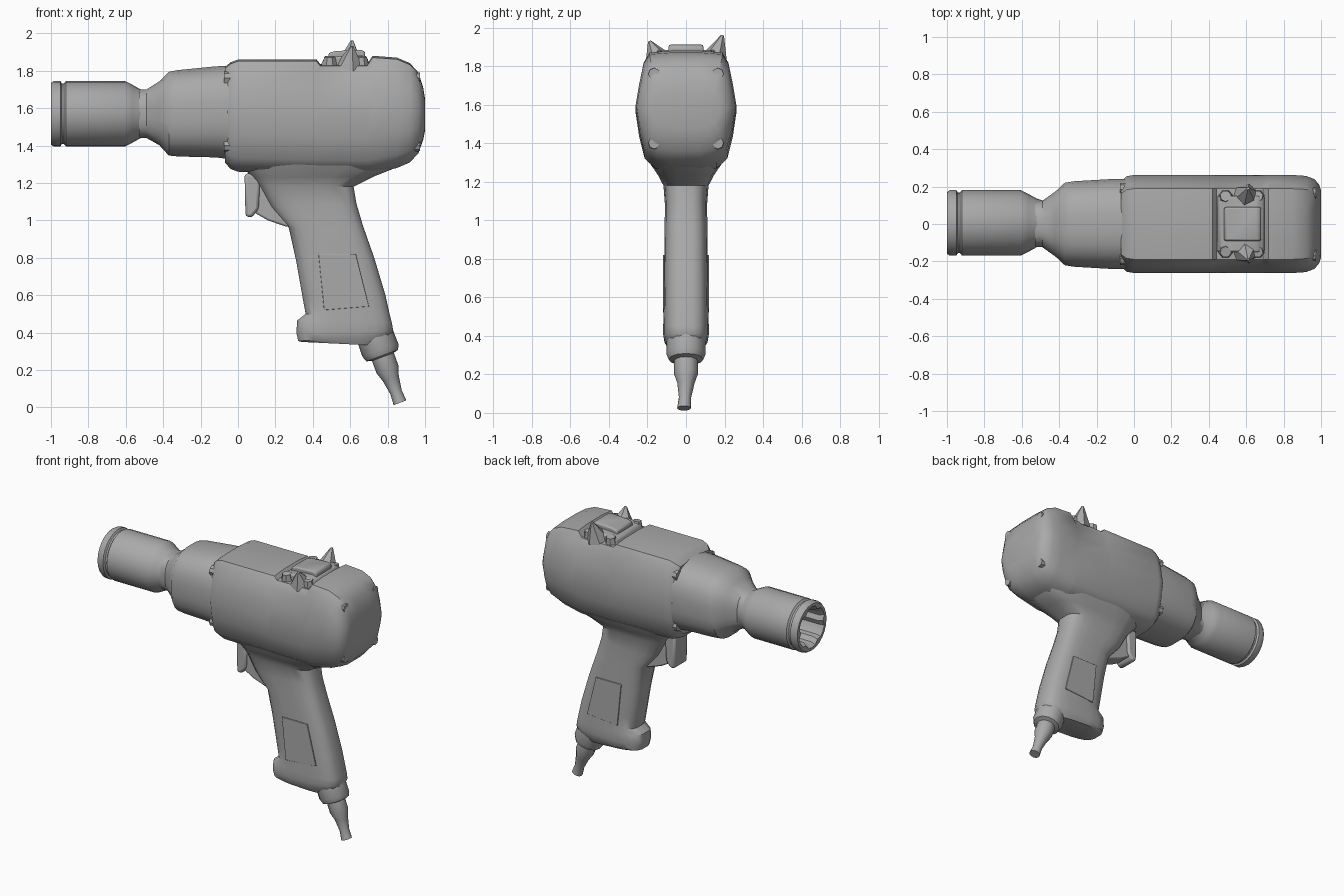
import bpy, bmesh, math
from mathutils import Vector, Matrix

cube = bpy.data.objects.get("Cube")
if cube:
    bpy.data.objects.remove(cube, do_unlink=True)

grey = bpy.data.materials.new("tool_grey")
grey.use_nodes = True
grey.diffuse_color = (0.4, 0.4, 0.4, 1)
grey.node_tree.nodes["Principled BSDF"].inputs["Base Color"].default_value = (0.4, 0.4, 0.4, 1)


def finish(name, bm, angle=35, bevel=0):
    bmesh.ops.recalc_face_normals(bm, faces=bm.faces)
    mesh = bpy.data.meshes.new(name)
    bm.to_mesh(mesh)
    bm.free()
    mesh.materials.append(grey)
    obj = bpy.data.objects.new(name, mesh)
    bpy.context.collection.objects.link(obj)
    if bevel:
        mod = obj.modifiers.new("soft_edges", 'BEVEL')
        mod.width = bevel
        mod.segments = 2
    bpy.ops.object.select_all(action='DESELECT')
    bpy.context.view_layer.objects.active = obj
    obj.select_set(True)
    bpy.ops.object.shade_smooth_by_angle(angle=math.radians(angle))
    return obj


def loft(name, rings, angle=35, caps=True):
    """Skin a list of equal-length point rings."""
    bm = bmesh.new()
    rows = [[bm.verts.new(p) for p in ring] for ring in rings]
    n = len(rows[0])
    for a, b in zip(rows, rows[1:]):
        for i in range(n):
            j = (i + 1) % n
            bm.faces.new((a[i], a[j], b[j], b[i]))
    if caps:
        bm.faces.new(rows[0])
        bm.faces.new(rows[-1])
    return finish(name, bm, angle)


def rounded(n, power):
    """Unit superellipse points."""
    pts = []
    for i in range(n):
        t = 2 * math.pi * (i + 0.5) / n
        c, s = math.cos(t), math.sin(t)
        pts.append((math.copysign(abs(c) ** power, c), math.copysign(abs(s) ** power, s)))
    return pts


def prism(name, outline, half, y=0, bevel=0.01):
    """Extrude an x-z outline across y."""
    bm = bmesh.new()
    a = [bm.verts.new((x, y - half, z)) for x, z in outline]
    b = [bm.verts.new((x, y + half, z)) for x, z in outline]
    bm.faces.new(a)
    bm.faces.new(b)
    for i in range(len(a)):
        j = (i + 1) % len(a)
        bm.faces.new((a[i], a[j], b[j], b[i]))
    return finish(name, bm, 35, bevel)


def cone(name, start, end, r1, r2, sides=12):
    start, end = Vector(start), Vector(end)
    axis = end - start
    bm = bmesh.new()
    turn = axis.to_track_quat('Z', 'Y').to_matrix().to_4x4()
    bmesh.ops.create_cone(bm, cap_ends=True, segments=sides, radius1=r1, radius2=r2,
                          depth=axis.length,
                          matrix=Matrix.Translation((start + end) / 2) @ turn)
    return finish(name, bm)


# Motor housing: half cross-section (width, height fraction), mirrored
half = [(0.3, 1), (0.72, 0.985), (0.84, 0.9), (0.93, 0.72), (1, 0.53),
        (0.93, 0.32), (0.82, 0.12), (0.6, 0.03), (0.3, 0)]
section = half + [(-w, h) for w, h in reversed(half)]
stations = [(-0.07, 0.225, 1.31, 1.82), (-0.04, 0.255, 1.275, 1.845), (0, 0.262, 1.26, 1.86),
            (0.42, 0.262, 1.25, 1.86), (0.44, 0.262, 1.25, 1.835), (0.69, 0.262, 1.25, 1.835),
            (0.72, 0.262, 1.25, 1.88), (0.85, 0.262, 1.28, 1.87), (0.92, 0.257, 1.31, 1.84),
            (0.965, 0.24, 1.36, 1.79), (0.99, 0.21, 1.43, 1.71), (1, 0.18, 1.48, 1.65)]
loft("motor_housing", [[(x, w * u, lo + (hi - lo) * h) for u, h in section]
                       for x, w, lo, hi in stations])

# Hammer nose
nose = [(-0.53, 0.125, 1.44, 1.70), (-0.49, 0.125, 1.44, 1.70), (-0.42, 0.175, 1.40, 1.745),
        (-0.37, 0.222, 1.345, 1.795), (-0.32, 0.23, 1.34, 1.805), (-0.12, 0.242, 1.335, 1.825),
        (0, 0.24, 1.32, 1.83)]
loft("hammer_nose", [[(x, w * c, (lo + hi) / 2 + (hi - lo) / 2 * s)
                      for c, s in rounded(24, 0.75)] for x, w, lo, hi in nose])

# Socket with groove and fluted bore
outer = [(-0.49, 0.12), (-0.52, 0.13), (-0.565, 0.155), (-0.605, 0.175), (-0.92, 0.175),
         (-0.93, 0.162), (-0.942, 0.162), (-0.95, 0.175), (-0.985, 0.175), (-1, 0.165)]
bore = [(-1, 0.145), (-0.97, 0.128), (-0.7, 0.128)]


def circle(x, r, flute=0):
    pts = []
    for i in range(24):
        t = 2 * math.pi * i / 24
        q = r - flute * (i % 4 == 0)
        pts.append((x, 0.006 + q * math.cos(t), 1.57 + q * math.sin(t)))
    return pts


loft("socket", [circle(x, r) for x, r in outer] +
     [circle(x, r, 0.02) for x, r in bore])

# Grip with flared neck: front x, rear x, front z, rear z, half width
grip = [(-0.02, 0.92, 1.36, 1.36, 0.21), (0.02, 0.87, 1.29, 1.29, 0.185),
        (0.07, 0.73, 1.23, 1.235, 0.145), (0.11, 0.62, 1.18, 1.18, 0.118),
        (0.17, 0.635, 1.07, 1.09, 0.11), (0.27, 0.67, 0.96, 0.97, 0.112),
        (0.31, 0.73, 0.78, 0.8, 0.114), (0.345, 0.79, 0.58, 0.6, 0.116),
        (0.36, 0.81, 0.5, 0.51, 0.118), (0.315, 0.825, 0.465, 0.45, 0.119),
        (0.31, 0.832, 0.40, 0.41, 0.119), (0.32, 0.815, 0.355, 0.38, 0.112),
        (0.34, 0.75, 0.35, 0.33, 0.095)]
loft("grip", [[((a + b) / 2 + (b - a) / 2 * c, w * s, (za + zb) / 2 + (zb - za) / 2 * c)
               for c, s in rounded(20, 0.6)] for a, b, za, zb, w in grip], 40)

# Trigger blade and its guide
prism("trigger", [(0.035, 1.25), (0.04, 1.02), (0.075, 1.015), (0.11, 1.06),
                  (0.12, 1.25)], 0.075, 0, 0.015)
prism("trigger_guide", [(0.09, 1.24), (0.09, 1.04), (0.16, 1.0), (0.26, 0.965),
                        (0.36, 1.0), (0.36, 1.24)], 0.06)

# Grip side panels
for side, label in ((1, "left"), (-1, "right")):
    prism("grip_panel_" + label, [(0.43, 0.82), (0.46, 0.52), (0.7, 0.54), (0.63, 0.82)],
          0.004, side * 0.116, 0.002)

# Air inlet collar and tapered fitting
cone("inlet_collar", (0.765, 0.4, 0), (0.75, 0.35, 0.0), 0.08, 0.08)
bpy.data.objects["inlet_collar"].data.transform(Matrix.Identity(4))
bpy.data.objects.remove(bpy.data.objects["inlet_collar"], do_unlink=True)
axis = Vector((0.35, 0, -0.94)).normalized()


def fitting_ring(distance, radius, y=0.0):
    centre = Vector((0.73, y, 0.39)) + axis * distance
    across = Vector((0.94, 0, 0.35))
    return [centre + across * (radius * math.cos(t)) + Vector((0, radius * math.sin(t), 0))
            for t in (2 * math.pi * i / 12 for i in range(12))]


loft("inlet_fitting", [fitting_ring(*r) for r in
                       [(0, 0.1), (0.09, 0.102), (0.12, 0.09), (0.128, 0.062), (0.2, 0.062),
                        (0.25, 0.045), (0.33, 0.032, -0.005), (0.39, 0.036, -0.01)]])

# Selector dial: base, raised square plate, ears and corner lumps
prism("dial_base", [(0.44, 1.82), (0.455, 1.86), (0.5, 1.875), (0.66, 1.885),
                    (0.695, 1.865), (0.7, 1.82)], 0.15)
prism("dial_plate", [(0.48, 1.86), (0.485, 1.895), (0.52, 1.905), (0.66, 1.912),
                     (0.68, 1.9), (0.68, 1.86)], 0.09)
for side, tip in ((1, 1.96), (-1, 1.93)):
    label = "left" if side > 0 else "right"
    cone("dial_ear_" + label, (0.6, side * 0.145, 1.83), (0.61, side * 0.19, tip),
         0.075, 0.008, 6)
    for k, x in enumerate((0.49, 0.66)):
        cone("dial_lump_%s_%d" % (label, k), (x, side * 0.14, 1.81),
             (x, side * 0.15, 1.875), 0.045, 0.03, 7)

# Housing bolts at the front shoulder and rear cover
for side in (1, -1):
    label = "left" if side > 0 else "right"
    for level, z in (("upper", 1.76), ("lower", 1.4)):
        cone("front_bolt_%s_%s" % (label, level), (-0.075, side * 0.185, z),
             (0.0, side * 0.185, z), 0.035, 0.035, 8)
        cone("rear_bolt_%s_%s" % (label, level), (0.9, side * 0.165, z),
             (0.972, side * 0.165, z), 0.035, 0.03, 8)
